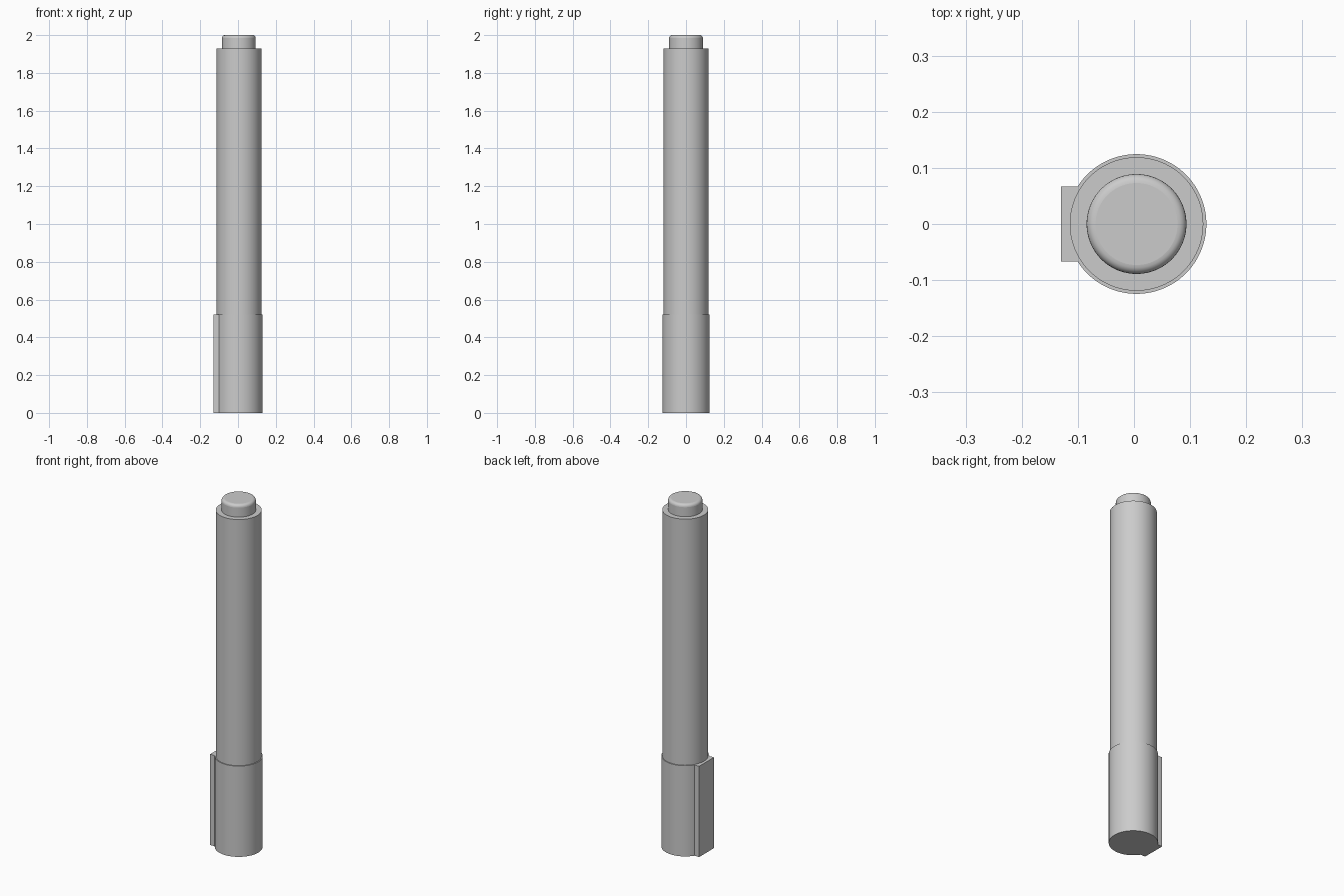
import bpy
import math

cube = bpy.data.objects.get("Cube")
if cube:
    bpy.data.objects.remove(cube, do_unlink=True)

AXIS_X = 0.0045  # the barrel sits slightly off centre because of the clip

grey = bpy.data.materials.new("plain grey")
grey.use_nodes = True
grey.diffuse_color = (0.6, 0.6, 0.6, 1)
grey.node_tree.nodes["Principled BSDF"].inputs["Base Color"].default_value = (0.6, 0.6, 0.6, 1)


def finish(name):
    ob = bpy.context.object
    ob.name = ob.data.name = name
    ob.data.materials.append(grey)
    return ob


def cylinder(name, radius, bottom, top):
    bpy.ops.mesh.primitive_cylinder_add(
        vertices=96, radius=radius, depth=top - bottom,
        location=(AXIS_X, 0, (bottom + top) / 2))
    bpy.ops.object.shade_smooth_by_angle(angle=math.radians(35))
    return finish(name)


# Cap, barrel and end plug
cylinder("cap", 0.1245, 0, 0.52)
cylinder("barrel", 0.119, 0.5, 1.93)
plug = cylinder("end_plug", 0.089, 1.91, 2.0)

# Rounded rim on the end plug
rim = plug.modifiers.new("rounded_rim", 'BEVEL')
rim.width = 0.016
rim.segments = 5
rim.limit_method = 'ANGLE'
rim.angle_limit = math.radians(60)

# Flat clip along the right side of the cap
bpy.ops.mesh.primitive_cube_add(size=1, location=(-0.105, 0, 0.26))
clip = finish("clip")
clip.scale = (0.05, 0.134, 0.52)
bpy.ops.object.transform_apply(location=False, rotation=False, scale=True)
